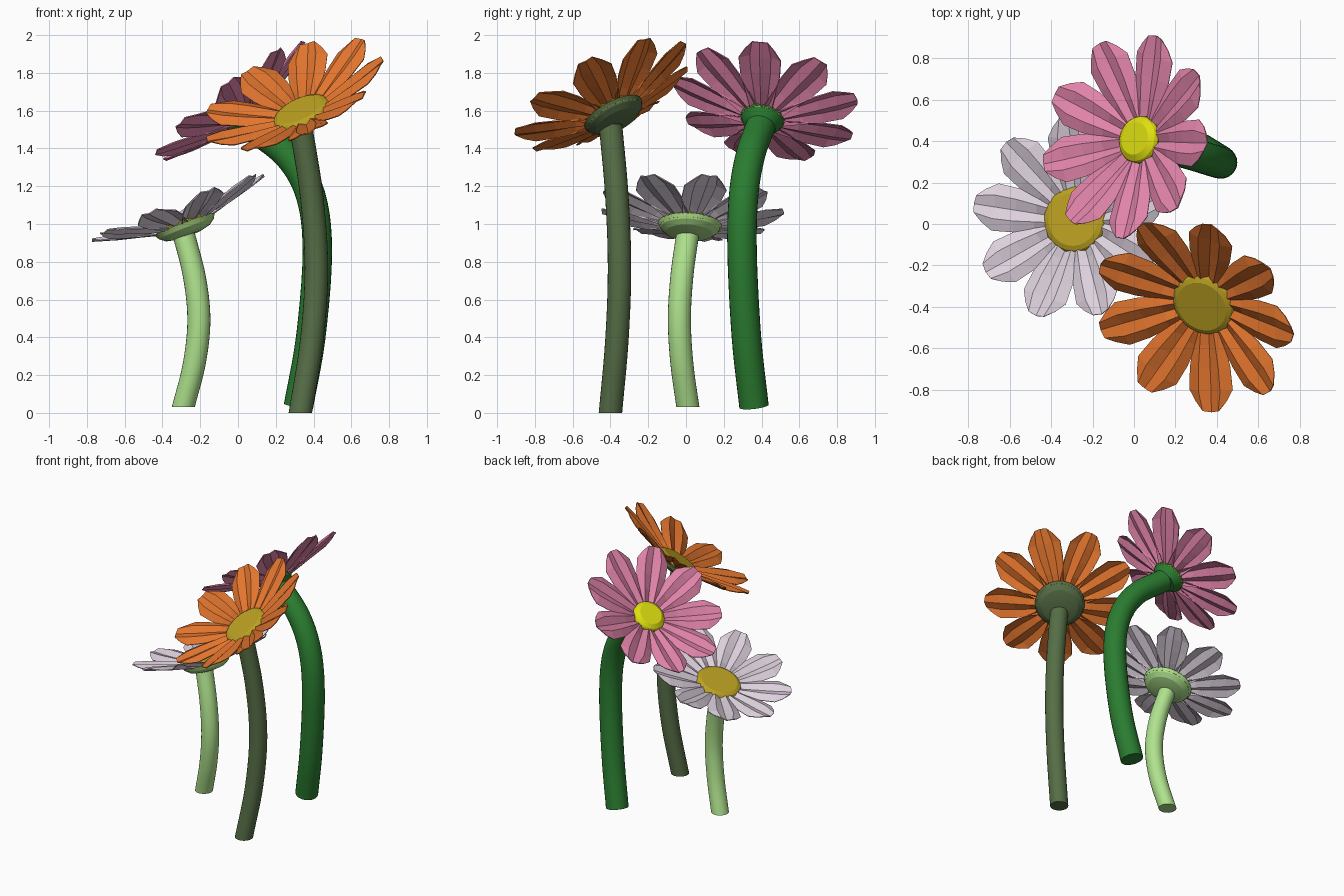
import bpy, bmesh, math
from mathutils import Vector, Matrix

if "Cube" in bpy.data.objects:
    bpy.data.objects.remove(bpy.data.objects["Cube"])


def mat(name, hexcol):
    lin = []
    for i in (0, 2, 4):
        c = int(hexcol[i:i + 2], 16) / 255
        lin.append(c / 12.92 if c <= 0.04045 else ((c + 0.055) / 1.055) ** 2.4)
    m = bpy.data.materials.new(name)
    m.diffuse_color = (*lin, 1)
    m.use_nodes = True
    m.node_tree.nodes["Principled BSDF"].inputs["Base Color"].default_value = m.diffuse_color
    return m


def finish(bm, name, material, smooth=None):
    bmesh.ops.recalc_face_normals(bm, faces=bm.faces)
    me = bpy.data.meshes.new(name)
    bm.to_mesh(me)
    bm.free()
    me.materials.append(material)
    if smooth:
        me.shade_smooth()
        me.set_sharp_from_angle(angle=math.radians(smooth))
    ob = bpy.data.objects.new(name, me)
    bpy.context.collection.objects.link(ob)
    return ob


def skin(bm, rings):
    # bridge closed rings and cap both ends
    vs = [[bm.verts.new(p) for p in r] for r in rings]
    n = len(vs[0])
    for a, b in zip(vs, vs[1:]):
        for i in range(n):
            j = (i + 1) % n
            bm.faces.new((a[i], a[j], b[j], b[i]))
    bm.faces.new(vs[0][::-1])
    bm.faces.new(vs[-1])


def circle(r, z=0, n=24):
    return [Vector((r * math.cos(2 * math.pi * i / n), r * math.sin(2 * math.pi * i / n), z))
            for i in range(n)]


def stem(name, points, r, material, level):
    # tube along a smooth path; level keeps the rings horizontal
    p = [Vector(q) for q in points]
    p = [2 * p[0] - p[1]] + p + [2 * p[-1] - p[-2]]
    path = []
    for k in range(1, len(p) - 2):
        a, b, c, d = p[k - 1:k + 3]
        for s in range(5):
            t = s / 5
            path.append(0.5 * (2 * b + (c - a) * t + (2 * a - 5 * b + 4 * c - d) * t * t
                               + (3 * b - a - 3 * c + d) * t ** 3))
    path.append(p[-2])
    rings = []
    for i, q in enumerate(path):
        tan = path[min(i + 1, len(path) - 1)] - path[max(i - 1, 0)]
        rot = Matrix.Identity(3) if level else Vector((0, 0, 1)).rotation_difference(tan).to_matrix()
        rings.append([q + rot @ v for v in circle(r)])
    bm = bmesh.new()
    skin(bm, rings)
    return finish(bm, name, material, 40)


def lathe(name, profile, material, frame):
    bm = bmesh.new()
    skin(bm, [circle(r, z) for r, z in profile])
    ob = finish(bm, name, material, 20)
    ob.matrix_world = frame
    return ob


def petals(name, material, frame, phase, cup, size):
    # nine pleated petals, each a thin folded sheet
    widths = [(0.09, 0.058), (0.2, 0.083), (0.3, 0.106), (0.4, 0.114)]
    tip = [(0.452, -0.08), (0.49, -0.042), (0.50, 0), (0.49, 0.042), (0.452, 0.08)]
    bm = bmesh.new()
    for k in range(9):
        rot = Matrix.Rotation(math.radians(phase + 40 * k), 3, 'Z')
        rows = [[(r, w * u) for u in (-1, -0.5, 0, 0.5, 1)] for r, w in widths] + [tip]
        grid = []
        for j, row in enumerate(rows):
            fold = 0.011 if j < 4 else 0.006
            grid.append([bm.verts.new(rot @ Vector((x * size, y, (x - 0.09) * cup + (fold if i % 2 else -fold))))
                         for i, (x, y) in enumerate(row)])
        for a, b in zip(grid, grid[1:]):
            for i in range(4):
                bm.faces.new((a[i], b[i], b[i + 1], a[i + 1]))
    ob = finish(bm, name, material)
    ob.matrix_world = frame
    mod = ob.modifiers.new("thickness", 'SOLIDIFY')
    mod.thickness = 0.006
    mod.offset = 0


def head_frame(pos, normal):
    q = Vector((0, 0, 1)).rotation_difference(Vector(normal))
    return Matrix.Translation(pos) @ q.to_matrix().to_4x4()


orange = mat("orange petal", "E2752E")
pink = mat("pink petal", "E083A9")
white = mat("pale lilac petal", "DDD1DD")
gold = mat("gold centre", "BCA222")
lemon = mat("lemon centre", "DEDE10")
olive = mat("olive stem", "566E46")
light = mat("light green stem", "AFE28D")
green = mat("deep green stem", "2A7C30")

big_disc = [(0.16, -0.012), (0.16, 0.014), (0.15, 0.028), (0.128, 0.038)]
small_disc = [(0.115, -0.012), (0.115, 0.012), (0.108, 0.026), (0.08, 0.045)]
big_calyx = [(0.07, -0.055), (0.125, -0.042), (0.155, -0.02), (0.17, 0.008)]
small_calyx = [(0.08, -0.06), (0.1, -0.035), (0.118, -0.005), (0.118, 0.004)]

flowers = [
    # name, petal, centre, stem colour, head position, facing, phase, cup, size, disc, calyx
    ("orange", orange, gold, olive, (0.34, -0.382, 1.578), (-0.47, -0.53, 1), 34.5, 0.335, 1.04,
     big_disc, big_calyx),
    ("pink", pink, lemon, green, (0.03, 0.405, 1.56), (-0.78, 0.22, 1), 32.5, 0.29, 1.01,
     small_disc, small_calyx),
    ("pale", white, gold, light, (-0.28, 0.02, 0.992), (-0.38, 0.06, 1), 11, 0.26, 0.99,
     big_disc, big_calyx),
]
for name, pm, cm, sm, pos, nrm, phase, cup, size, disc, calyx in flowers:
    f = head_frame(pos, nrm)
    petals(name + "_petals", pm, f, phase, cup, size)
    lathe(name + "_centre", disc, cm, f)
    lathe(name + "_calyx", calyx, sm, f)


def bowed(x, y, z0, z1, dx, dy):
    return [(x + dx * math.sin(math.pi * t), y + dy * math.sin(math.pi * t), z0 + (z1 - z0) * t)
            for t in (0, 0.25, 0.5, 0.75, 1)]


# stems
stem("orange_stem", bowed(0.33, -0.40, 0, 1.53, 0.085, 0.048), 0.062, olive, True)
stem("pale_stem", bowed(-0.29, 0.01, 0.03, 0.955, 0.083, -0.045), 0.061, light, True)
stem("pink_stem", [(0.32, 0.36, 0.035), (0.385, 0.32, 0.4), (0.42, 0.297, 0.85), (0.385, 0.305, 1.15),
                   (0.27, 0.34, 1.36), (0.07, 0.395, 1.52)], 0.078, green, False)
